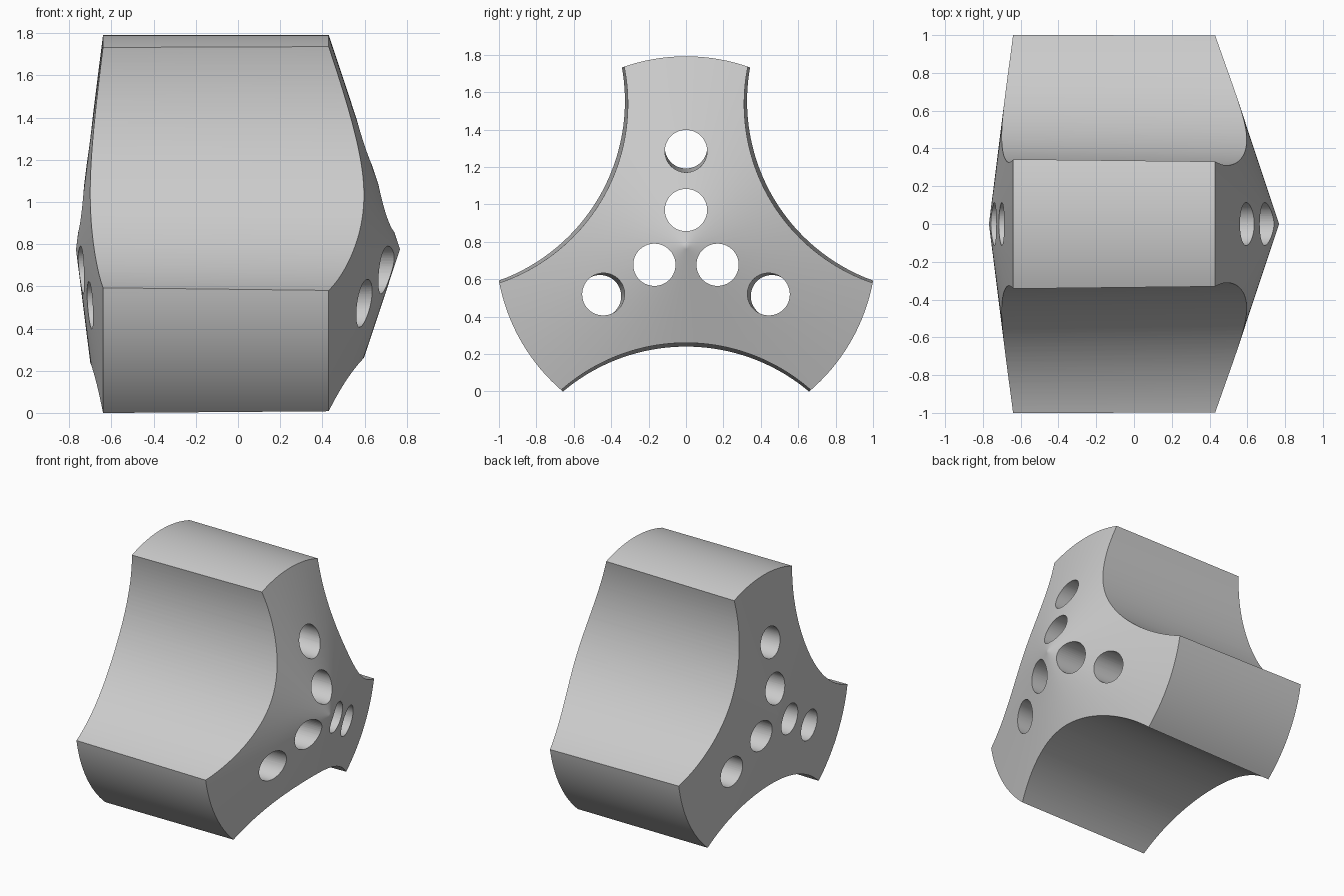
import bpy
import bmesh
from math import radians, pi
from mathutils import Matrix

if "Cube" in bpy.data.objects:
    bpy.data.objects.remove(bpy.data.objects["Cube"], do_unlink=True)

AXIS_Z = 0.775       # height of the hub axis, which runs along x
RADIUS = 1.017       # shared by the body and the side scoops
BACK, FRONT = -0.64, 0.43
TIP = 0.768          # cone tips at both ends
TILT = 0.0155        # drift of the scoops and outer holes per unit of x

grey = bpy.data.materials.new("light grey")
grey.use_nodes = True
grey.diffuse_color = (0.6, 0.6, 0.6, 1)
grey.node_tree.nodes["Principled BSDF"].inputs["Base Color"].default_value = (0.6, 0.6, 0.6, 1)


def finish(name, bm):
    bmesh.ops.triangulate(bm, faces=bm.faces)
    bmesh.ops.recalc_face_normals(bm, faces=bm.faces)
    mesh = bpy.data.meshes.new(name)
    bm.to_mesh(mesh)
    bm.free()
    mesh.materials.append(grey)
    obj = bpy.data.objects.new(name, mesh)
    obj.location.z = AXIS_Z
    bpy.context.collection.objects.link(obj)
    return obj


def lathe(name, profile, steps=144):
    """Spin (x, radius) points about the hub axis."""
    bm = bmesh.new()
    verts = [bm.verts.new((x, 0, r)) for x, r in profile]
    edges = [bm.edges.new(pair) for pair in zip(verts, verts[1:])]
    bmesh.ops.spin(bm, geom=verts + edges, cent=(0, 0, 0), axis=(1, 0, 0),
                   angle=2 * pi, steps=steps)
    bmesh.ops.remove_doubles(bm, verts=bm.verts, dist=0.0003)
    return finish(name, bm)


def add_rod(bm, radius, distance, x_ref, slope, angle, segments):
    """Cylinder along x, at a distance from the hub, sheared by slope."""
    place = Matrix(((0, 0, 1, 0),
                    (1, 0, 0, 0),
                    (0, 1, slope, distance - slope * x_ref),
                    (0, 0, 0, 1)))
    bmesh.ops.create_cone(bm, cap_ends=True, cap_tris=True, segments=segments,
                          radius1=radius, radius2=radius, depth=3,
                          matrix=Matrix.Rotation(angle, 4, 'X') @ place)


def cone_point(base_x, tip_x, r):
    return (tip_x + (base_x - tip_x) * r / RADIUS, r)


# Body: cylinder with a steep cone on one end and a shallow cone on the other
radii = [0, 0.015, 0.4, RADIUS]
body = lathe("lobed_hub", [cone_point(BACK, -TIP, r) for r in radii]
             + [cone_point(FRONT, TIP, r) for r in reversed(radii)])

# Three scoops between the lobes, two through holes in each lobe
cutter_bm = bmesh.new()
for i in range(3):
    turn = radians(120 * i)
    add_rod(cutter_bm, RADIUS, 1.551, BACK, -TILT, turn + pi, 190)
    add_rod(cutter_bm, 0.113, 0.195, 0, 0, turn, 50)
    add_rod(cutter_bm, 0.113, 0.51, 0.6, -TILT, turn, 50)
cutter = finish("scoop_and_hole_cutter", cutter_bm)
cutter.hide_render = True

cut = body.modifiers.new("cut", 'BOOLEAN')
cut.operation = 'DIFFERENCE'
cut.solver = 'EXACT'
cut.object = cutter
bpy.ops.object.select_all(action='DESELECT')
bpy.context.view_layer.objects.active = body
body.select_set(True)
bpy.ops.object.modifier_apply(modifier=cut.name)
bpy.data.objects.remove(cutter, do_unlink=True)
bpy.ops.object.shade_smooth_by_angle(angle=radians(30))
